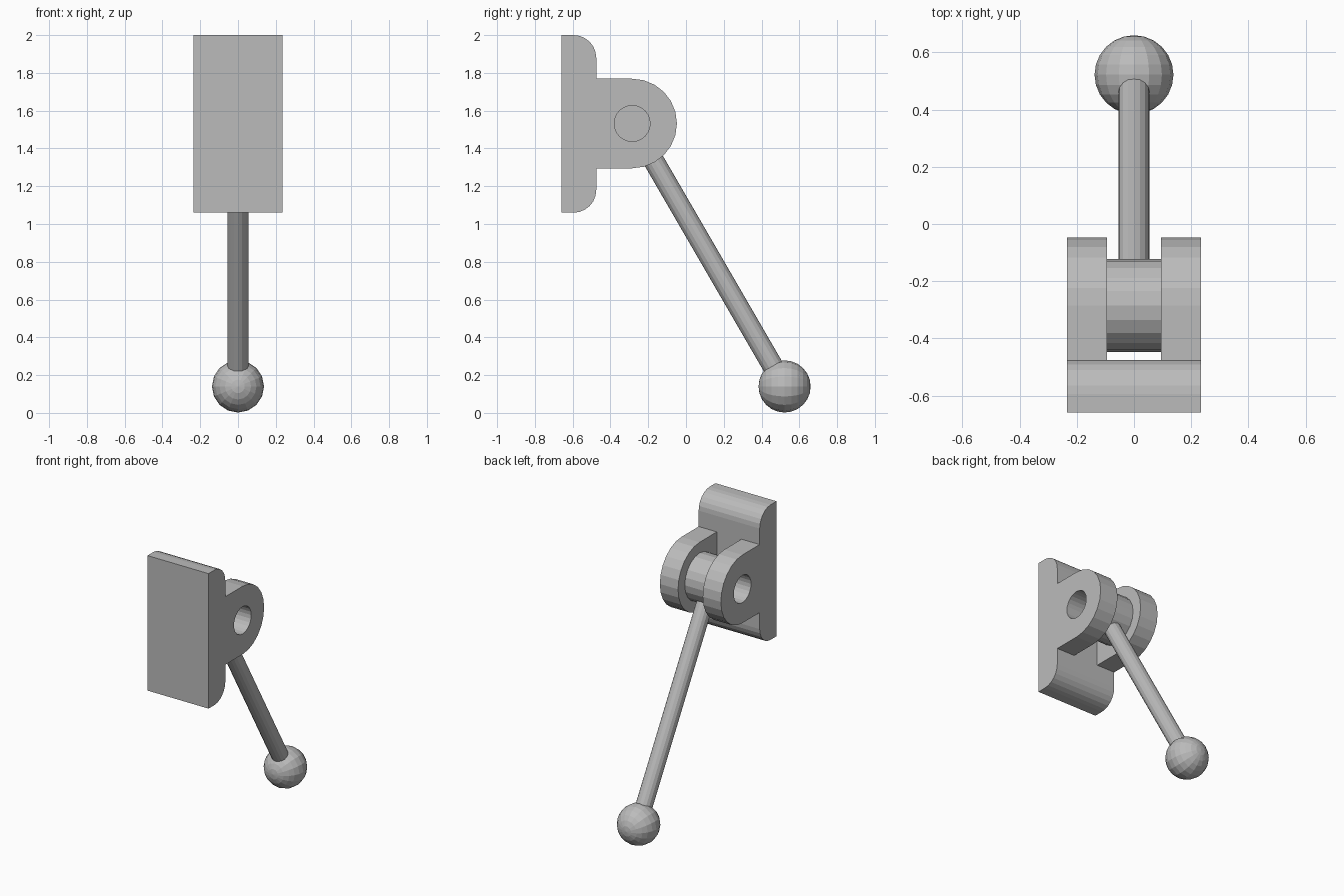
import bpy, bmesh, math
from mathutils import Vector

cube = bpy.data.objects.get("Cube")
if cube:
    bpy.data.objects.remove(cube, do_unlink=True)

# One plain grey for every part
grey = bpy.data.materials.new("plain grey")
grey.use_nodes = True
colour = (0.5, 0.5, 0.5, 1)
grey.diffuse_color = colour
grey.node_tree.nodes["Principled BSDF"].inputs["Base Color"].default_value = colour

PIVOT = Vector((0, -0.285, 1.532))
BALL = Vector((0, 0.522, 0.14))
PLATE_BACK, PLATE_FRONT = -0.475, -0.66
HALF_WIDTH, HALF_SLOT = 0.235, 0.095
LUG_RADIUS, CORNER = 0.237, 0.12


def arc(y, z, radius, start, end, steps):
    """Points of an arc in the y-z plane, angles in degrees."""
    angles = [math.radians(start + (end - start) * i / steps) for i in range(steps + 1)]
    return [(y + radius * math.cos(a), z + radius * math.sin(a)) for a in angles]


def extrude_x(name, profile, half_width):
    """Solid made by extruding a y-z profile along x."""
    bm = bmesh.new()
    face = bm.faces.new([bm.verts.new((-half_width, y, z)) for y, z in profile])
    moved = bmesh.ops.extrude_face_region(bm, geom=[face])["geom"]
    bmesh.ops.translate(bm, vec=(2 * half_width, 0, 0),
                        verts=[v for v in moved if isinstance(v, bmesh.types.BMVert)])
    bmesh.ops.recalc_face_normals(bm, faces=bm.faces)
    mesh = bpy.data.meshes.new(name)
    bm.to_mesh(mesh)
    bm.free()
    obj = bpy.data.objects.new(name, mesh)
    bpy.context.collection.objects.link(obj)
    mesh.materials.append(grey)
    return obj


def circle(centre, radius, sides):
    return arc(centre.y, centre.z, radius, 0, 360, sides)[:-1]


def cut(target, cutter):
    cutter.hide_render = True
    cutter.hide_set(True)
    mod = target.modifiers.new(cutter.name, "BOOLEAN")
    mod.operation = "DIFFERENCE"
    mod.solver = "EXACT"
    mod.object = cutter


# Wall plate with rounded back edges and a round-ended lug
bottom, top = 1.06, 2.0
profile = [(PLATE_FRONT, top), (PLATE_FRONT, bottom)]
profile += arc(PLATE_BACK - CORNER, bottom + CORNER, CORNER, -90, 0, 6)
profile += [(PLATE_BACK, PIVOT.z - LUG_RADIUS)]
profile += arc(PIVOT.y, PIVOT.z, LUG_RADIUS, -90, 90, 12)
profile += [(PLATE_BACK, PIVOT.z + LUG_RADIUS)]
profile += arc(PLATE_BACK - CORNER, top - CORNER, CORNER, 0, 90, 6)[:-1]
profile += [(PLATE_BACK - CORNER, top)]
bracket = extrude_x("bracket", profile, HALF_WIDTH)

# Slot splitting the lug into two ears, and the pin hole through them
slot_box = [(PLATE_BACK, 1.2), (0.1, 1.2), (0.1, 1.87), (PLATE_BACK, 1.87)]
cut(bracket, extrude_x("slot_cutter", slot_box, HALF_SLOT))
cut(bracket, extrude_x("hole_cutter", circle(PIVOT, 0.095, 24), 0.4))

# Pivot hub between the ears
extrude_x("pivot_hub", circle(PIVOT, 0.163, 20), HALF_SLOT)

# Lever rod from the hub to the ball
axis = BALL - PIVOT
start = PIVOT + axis.normalized() * 0.1
bpy.ops.mesh.primitive_cylinder_add(
    vertices=16, radius=0.055, depth=(BALL - start).length,
    location=(start + BALL) / 2, rotation=axis.to_track_quat("Z", "X").to_euler())
rod = bpy.context.object
rod.name = "lever_rod"
rod.data.materials.append(grey)

# Ball knob, poles facing front and back
bpy.ops.mesh.primitive_uv_sphere_add(
    segments=16, ring_count=12, radius=0.138, location=BALL, rotation=(math.pi / 2, 0, 0))
knob = bpy.context.object
knob.name = "ball_knob"
knob.data.materials.append(grey)
